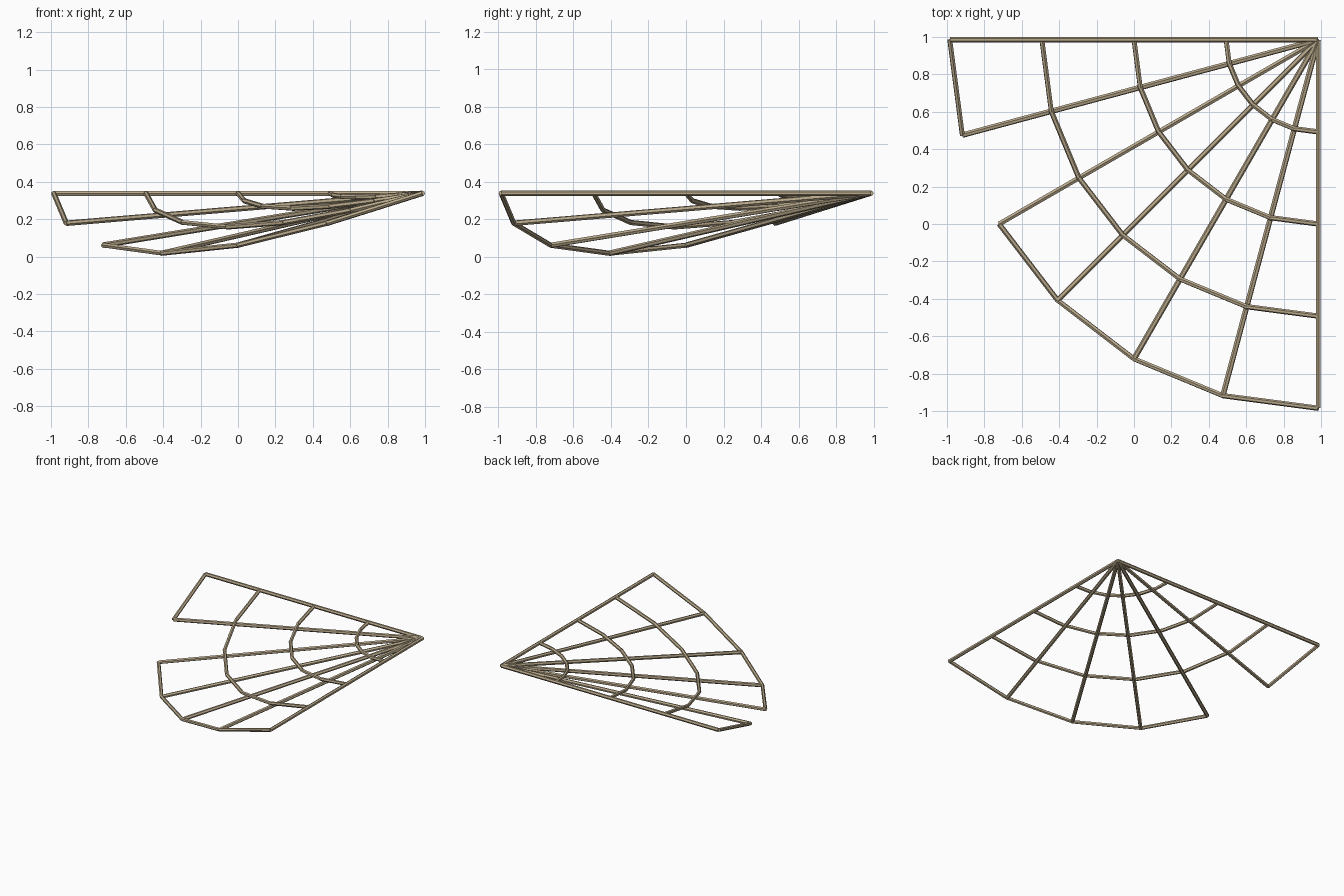
import bpy, bmesh
from math import sin, cos, radians
from mathutils import Vector, Matrix

if "Cube" in bpy.data.objects:
    bpy.data.objects.remove(bpy.data.objects["Cube"])

SPAN = 1.97          # length of a rib in plan
SAG = 0.32           # deepest drop at the middle rib
BAYS = 6
APEX = Vector((0.985, 0.985, 0.338))
UP = Vector((0, 0, 1))

wood = bpy.data.materials.new("pale tan wood")
wood.use_nodes = True
colour = (0.49, 0.40, 0.26, 1)
wood.diffuse_color = colour
wood.node_tree.nodes["Principled BSDF"].inputs["Base Color"].default_value = colour


def shell_point(bay, t):
    """Point on the sagging quarter shell: rib number and fraction of its span."""
    a = radians(90 * bay / BAYS)
    return APEX + Vector((-cos(a) * SPAN * t, -sin(a) * SPAN * t,
                          -SAG * sin(2 * a) * t * t))


def add_bar(bm, a, b, radius):
    """Six-sided bar, tipped over from upright by the shortest turn."""
    d = b - a
    turn = UP.rotation_difference(d).to_matrix().to_4x4()
    bmesh.ops.create_cone(bm, cap_ends=True, segments=6, radius1=radius,
                          radius2=radius, depth=d.length,
                          matrix=Matrix.Translation((a + b) / 2) @ turn)


def make_bars(name, pairs, radius):
    bm = bmesh.new()
    for a, b in pairs:
        add_bar(bm, a, b, radius)
    mesh = bpy.data.meshes.new(name)
    bm.to_mesh(mesh)
    bm.free()
    mesh.materials.append(wood)
    bpy.context.collection.objects.link(bpy.data.objects.new(name, mesh))


# Straight ribs fanning out from the apex
for i in range(BAYS + 1):
    make_bars(f"rib_{i + 1}", [(APEX, shell_point(i, 1))], 0.015)

# Cross rings, and the outer rim with its open second bay
for name, t, skip in (("inner_ring", 0.25, None), ("middle_ring", 0.5, None),
                      ("outer_ring", 0.75, None), ("rim", 1, 1)):
    make_bars(name, [(shell_point(i, t), shell_point(i + 1, t))
                     for i in range(BAYS) if i != skip], 0.014)
